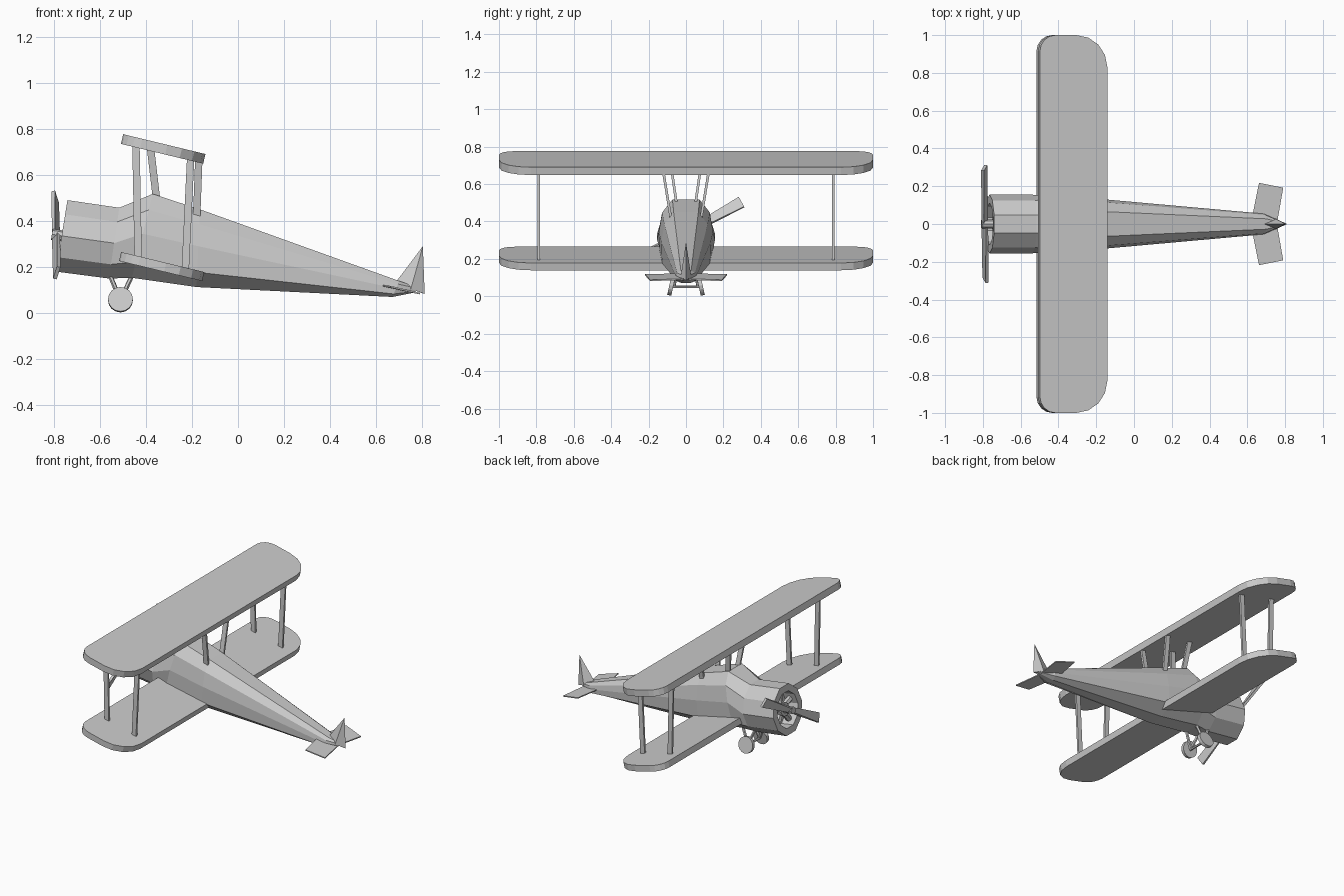
import bpy, bmesh
from math import sin, cos, pi, radians
from mathutils import Vector, Matrix

if "Cube" in bpy.data.objects:
    bpy.data.objects.remove(bpy.data.objects["Cube"])


def make(name, verts, faces):
    me = bpy.data.meshes.new(name)
    me.from_pydata([tuple(v) for v in verts], [], faces)
    bm = bmesh.new()
    bm.from_mesh(me)
    bmesh.ops.recalc_face_normals(bm, faces=bm.faces)
    bm.to_mesh(me)
    bm.free()
    ob = bpy.data.objects.new(name, me)
    bpy.context.collection.objects.link(ob)
    return ob


def loft(name, rings):
    n = len(rings[0])
    verts = [v for r in rings for v in r]
    faces = [list(range(n)), [len(verts) - n + i for i in range(n)]]
    for k in range(len(rings) - 1):
        for i in range(n):
            j = (i + 1) % n
            faces.append([k*n + i, k*n + j, (k+1)*n + j, (k+1)*n + i])
    return make(name, verts, faces)


def rod(name, a, b, r, sides=6, r2=None):
    a, b = Vector(a), Vector(b)
    q = (b - a).to_track_quat('Z', 'Y')
    ring = lambda c, s: [c + q @ Vector((s*cos(2*pi*i/sides), s*sin(2*pi*i/sides), 0))
                         for i in range(sides)]
    return loft(name, [ring(a, r), ring(b, r if r2 is None else r2)])


def strut(name, a, b, chord=.032, thick=.014):
    # rectangular strut with horizontal ends
    ring = lambda c: [Vector(c) + Vector((sx*chord/2, sy*thick/2, 0))
                      for sx, sy in ((-1, -1), (1, -1), (1, 1), (-1, 1))]
    return loft(name, [ring(a), ring(b)])


# Fuselage: ten-sided tilted sections, (width, height) fractions from top to bottom
ROUND = [(.31, 1), (.81, .6), (1, 0), (.81, -.6), (.31, -1)]
BODY = [(.5, 1), (.88, .62), (1, .05), (.97, -.62), (.4, -1)]


def section(tx, tz, bx, bz, hw, shape):
    top, bot = Vector((tx, 0, tz)), Vector((bx, 0, bz))
    mid, half = (top + bot) / 2, (top - bot) / 2
    right = [mid + half*h + Vector((0, hw*w, 0)) for w, h in shape]
    left = [mid + half*h - Vector((0, hw*w, 0)) for w, h in reversed(shape)]
    return right + left


nose = section(-.74, .49, -.79, .18, .155, ROUND)
nose_mid = Vector((-.765, 0, .335))
axis = Vector((.987, 0, -.16))
lip = [nose_mid + (v - nose_mid)*.72 for v in nose]
loft("fuselage", [
    [v + axis*.09 for v in lip], lip, nose,
    section(-.515, .457, -.56, .15, .155, ROUND),
    section(-.37, .517, -.46, .153, .145, BODY),
    section(-.165, .45, -.18, .113, .132, BODY),
    section(.70, .139, .67, .07, .055, BODY),
    section(.778, .112, .77, .09, .015, BODY)])

# Radial engine inside the cowl
engine = nose_mid + axis*.05
rod("crankcase", engine + axis*.04, engine - axis*.03, .045, 10)
for i in range(5):
    a = 2*pi*i/5
    d = Vector((.16*cos(a), sin(a), .987*cos(a)))
    rod(f"engine_cylinder_{i+1}", engine, engine + d*.11, .02)

# Propeller: shaft and two twisted blades
hub = nose_mid - axis*.025
rod("propeller_shaft", engine, hub - axis*.018, .024, 8)
for k, s in enumerate((1, -1)):
    out = Vector((-.01*s, s*cos(radians(29)), s*sin(radians(29)))).normalized()
    across = out.cross(Vector((1, 0, 0))).normalized()
    rings = []
    for dist, w, twist in ((.0, .018, 40), (.34, .031, 16)):
        u = across*cos(radians(twist)) + Vector((1, 0, 0))*sin(radians(twist))
        t = out.cross(u).normalized()
        c = hub + out*dist
        rings.append([c + u*w*p + t*.008*q for p, q in ((-1, -1), (1, -1), (1, 1), (-1, 1))])
    loft(f"propeller_blade_{k+1}", rings)


# Wings: flat plates with rounded tips, small radius in front, large behind
def wing(name, x0, z0, x1, z1, thick):
    chord = Vector((x1 - x0, 0, z1 - z0))
    L = chord.length
    d = chord / L
    down = Vector((d.z, 0, -d.x))
    tip = []
    for r, start, cu in ((.085, 180, .085), (.17, 90, L - .17)):
        for i in range(5):
            a = radians(start - 90*i/4)
            tip.append((cu + r*cos(a), 1 - r + r*sin(a)))
    outline = tip + [(u, -y) for u, y in reversed(tip)]
    top = [Vector((x0, y, z0)) + d*u for u, y in outline]
    loft(name, [top, [v + down*thick for v in top]])


wing("upper_wing", -.498, .776, -.141, .69, .043)
wing("lower_wing", -.507, .265, -.146, .178, .04)

for side, s in (("left", -1), ("right", 1)):
    # Wing and cabane struts
    strut(f"front_wing_strut_{side}", (-.443, s*.787, .74), (-.433, s*.787, .235))
    strut(f"rear_wing_strut_{side}", (-.205, s*.787, .68), (-.229, s*.787, .18))
    strut(f"front_cabane_strut_{side}", (-.38, s*.083, .72), (-.353, s*.05, .49))
    strut(f"rear_cabane_strut_{side}", (-.17, s*.122, .67), (-.18, s*.078, .40))
    # Landing gear with cambered wheels
    c = Vector((-.51, s*.078, .058))
    tilt = Vector((0, s*.975, .22)) * .011
    rod(f"wheel_{side}", c - tilt, c + tilt, .054, 16)
    inner = c - tilt*1.3
    rod(f"front_gear_leg_{side}", inner, (-.562, s*.045, .18), .01)
    rod(f"rear_gear_leg_{side}", inner, (-.452, s*.045, .18), .01)
    # Tailplane
    plan = [(.63, .0, .122), (.63, .06, .122), (.662, .218, .118),
            (.79, .192, .088), (.76, .02, .094), (.76, .0, .094)]
    up = [Vector((x, s*y, z)) for x, y, z in plan]
    loft(f"tailplane_{side}", [up, [v - Vector((0, 0, .007)) for v in up]])

rod("axle", (-.51, -.075, .052), (-.51, .075, .052), .008)

# Fin: pyramid on a diamond base
make("tail_fin", [(.68, 0, .128), (.75, .028, .105), (.81, 0, .083),
                  (.75, -.028, .105), (.802, 0, .29)],
     [(0, 1, 2, 3), (0, 1, 4), (1, 2, 4), (2, 3, 4), (3, 0, 4)])
